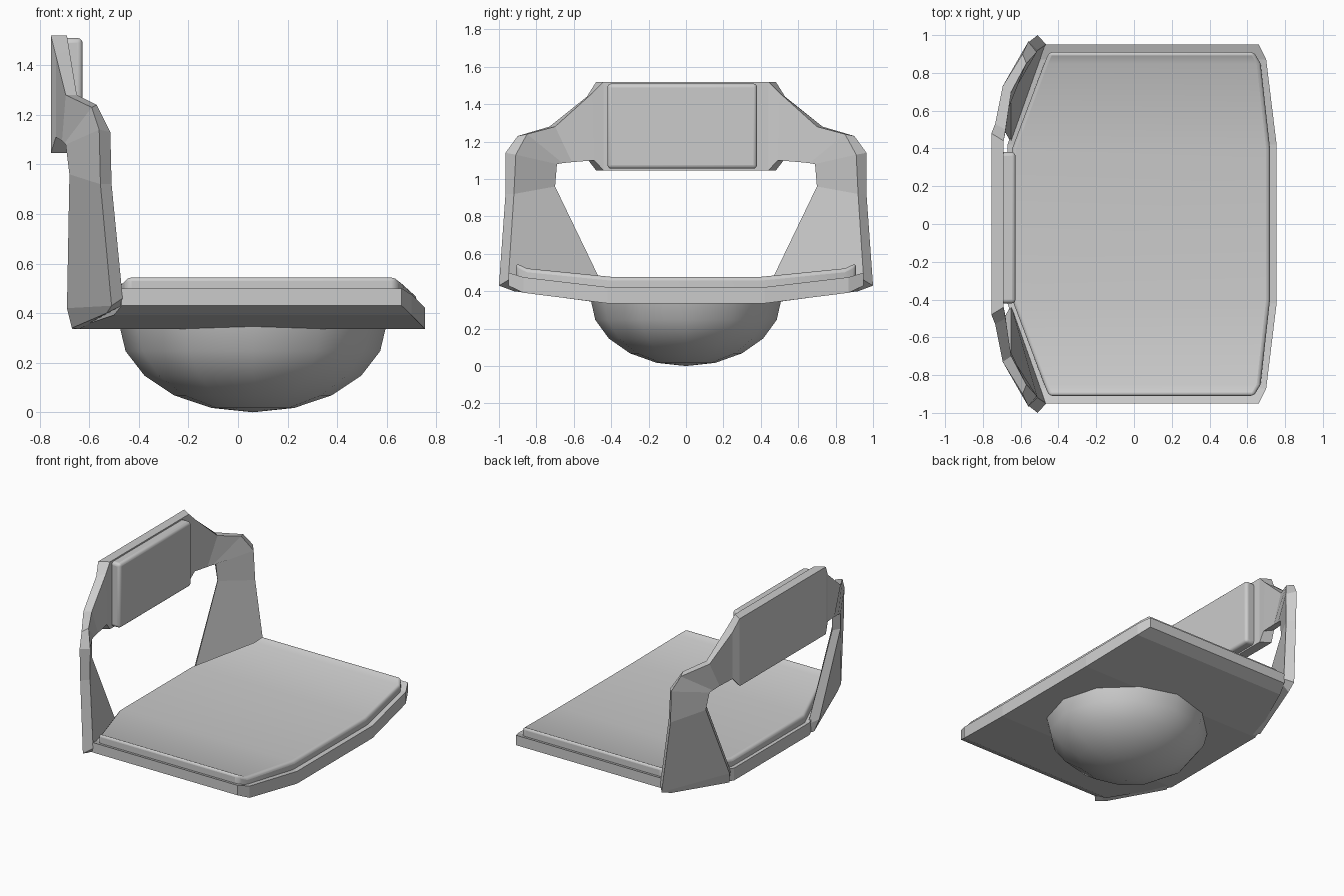
import bpy, bmesh
from mathutils import Vector

if "Cube" in bpy.data.objects:
    bpy.data.objects.remove(bpy.data.objects["Cube"])


def loft(name, rings):
    """Closed solid through matching 4-corner cross-sections."""
    bm = bmesh.new()
    rows = [[bm.verts.new(p) for p in r] for r in rings]
    for a, b in zip(rows, rows[1:]):
        for i in range(4):
            j = (i + 1) % 4
            bm.faces.new((a[i], a[j], b[j], b[i]))
    bm.faces.new(rows[0])
    bm.faces.new(rows[-1])
    bmesh.ops.recalc_face_normals(bm, faces=bm.faces)
    me = bpy.data.meshes.new(name)
    bm.to_mesh(me)
    bm.free()
    ob = bpy.data.objects.new(name, me)
    bpy.context.collection.objects.link(ob)
    return ob


def mirrored(rings):
    return rings + [[(x, -y, z) for x, y, z in r] for r in reversed(rings)]


def slab(name, stations):
    """Dished seat layer; stations are (y, x_back, x_front, z_bottom, z_top)."""
    rings = [[(b, y, lo), (f, y, lo), (f, y, hi), (b, y, hi)]
             for y, b, f, lo, hi in stations]
    return loft(name, mirrored(rings))


def soften(ob, width):
    m = ob.modifiers.new("soft_edges", 'BEVEL')
    m.width = width
    m.segments = 3
    m.limit_method = 'ANGLE'
    m.angle_limit = 0.7
    bpy.ops.object.select_all(action='DESELECT')
    ob.select_set(True)
    bpy.context.view_layer.objects.active = ob
    bpy.ops.object.shade_smooth_by_angle(angle=0.7)


# Seat shell and the cushion on top of it
slab("seat_base", [(.95, -.47, .66, .43, .50),
                   (.87, -.50, .70, .392, .475),
                   (.42, -.67, .755, .335, .422)])
cushion = slab("seat_cushion", [(.91, -.45, .635, .44, .55),
                                (.85, -.475, .67, .42, .522),
                                (.40, -.645, .72, .38, .477)])
soften(cushion, .02)

# Rounded underside, lower half of a squashed sphere
bm = bmesh.new()
bmesh.ops.create_uvsphere(bm, u_segments=12, v_segments=10, radius=1)
bmesh.ops.delete(bm, geom=[v for v in bm.verts if v.co.z > .01], context='VERTS')
bmesh.ops.scale(bm, vec=Vector((.54, .51, .357)), verts=bm.verts)
bmesh.ops.translate(bm, vec=Vector((.06, 0, .357)), verts=bm.verts)
for f in bm.faces:
    f.smooth = True
me = bpy.data.meshes.new("underside_dome")
bm.to_mesh(me)
bm.free()
bpy.context.collection.objects.link(bpy.data.objects.new("underside_dome", me))

# Back frame: arm, plate and opposite arm in one loft
# corners: outer back, outer front, inner front, inner back
arm = [
    [(-.53, .92, .40), (-.47, .93, .43), (-.64, .43, .335), (-.67, .47, .34)],
    [(-.51, 1.0, .43), (-.465, .95, .46), (-.65, .43, .40), (-.69, .50, .42)],
    [(-.555, .965, .92), (-.51, .92, .92), (-.65, .70, .96), (-.68, .75, .96)],
    [(-.56, .965, 1.14), (-.515, .91, 1.13), (-.655, .69, 1.08), (-.695, .73, 1.08)],
    [(-.59, .90, 1.23), (-.57, .85, 1.24), (-.66, .66, 1.085), (-.70, .70, 1.085)],
    [(-.695, .73, 1.28), (-.65, .70, 1.28), (-.665, .61, 1.09), (-.71, .64, 1.095)],
    [(-.735, .53, 1.44), (-.68, .50, 1.46), (-.68, .49, 1.10), (-.735, .53, 1.11)],
    [(-.755, .48, 1.52), (-.69, .44, 1.52), (-.69, .44, 1.045), (-.755, .48, 1.045)],
]
loft("back_frame", mirrored(arm))

# Back pad on the front of the plate
pad = loft("back_pad", [[(-.71, y, 1.055), (-.627, y, 1.055), (-.627, y, 1.51), (-.71, y, 1.51)]
                        for y in (-.42, .38)])
soften(pad, .02)
